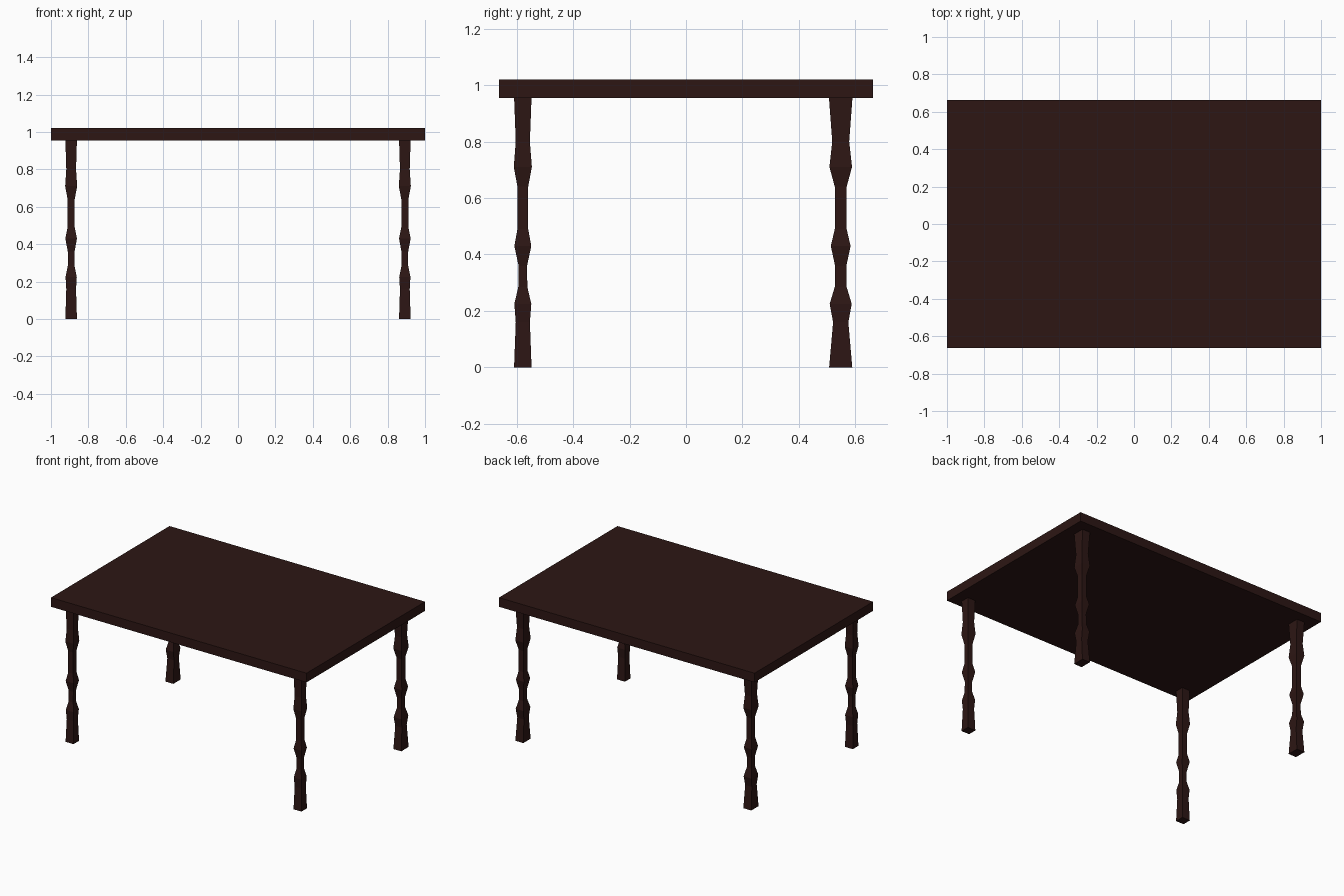
import bpy, bmesh

if "Cube" in bpy.data.objects:
    bpy.data.objects.remove(bpy.data.objects["Cube"])

wood = bpy.data.materials.new("dark_wood")
wood.diffuse_color = (0.026, 0.008, 0.007, 1)
wood.use_nodes = True
wood.node_tree.nodes["Principled BSDF"].inputs["Base Color"].default_value = wood.diffuse_color


def finish(bm, name):
    bmesh.ops.recalc_face_normals(bm, faces=bm.faces)
    mesh = bpy.data.meshes.new(name)
    bm.to_mesh(mesh)
    bm.free()
    mesh.materials.append(wood)
    obj = bpy.data.objects.new(name, mesh)
    bpy.context.collection.objects.link(obj)
    return obj


# Turned leg stations: height, half width in x, half depth of front / back leg
PROFILE = [
    (0.00, 0.031, 0.031, 0.041),
    (0.16, 0.026, 0.025, 0.027),
    (0.225, 0.030, 0.030, 0.039),
    (0.285, 0.018, 0.016, 0.021),
    (0.36, 0.018, 0.015, 0.020),
    (0.43, 0.031, 0.030, 0.035),
    (0.49, 0.019, 0.019, 0.021),
    (0.64, 0.019, 0.019, 0.021),
    (0.71, 0.032, 0.032, 0.040),
    (0.80, 0.026, 0.025, 0.030),
    (0.96, 0.031, 0.031, 0.042),
]


def leg(name, x, y, back):
    bm = bmesh.new()
    rings = []
    for z, hx, front_hy, back_hy in PROFILE:
        hy = back_hy if back else front_hy
        rings.append([bm.verts.new((x + sx * hx, y + sy * hy, z))
                      for sx, sy in ((-1, -1), (1, -1), (1, 1), (-1, 1))])
    for a, b in zip(rings, rings[1:]):
        for i in range(4):
            j = (i + 1) % 4
            bm.faces.new((a[i], a[j], b[j], b[i]))
    bm.faces.new(rings[0])
    bm.faces.new(rings[-1])
    finish(bm, name)


# Four legs, the back pair deeper
for side, s in (("left", -1), ("right", 1)):
    leg("front_leg_" + side, s * 0.892, -0.578, False)
    leg("back_leg_" + side, s * 0.892, 0.548, True)

# Table top slab
bm = bmesh.new()
bmesh.ops.create_cube(bm, size=1)
top = finish(bm, "table_top")
top.scale = (2.0, 1.325, 0.065)
top.location.z = 0.9875
